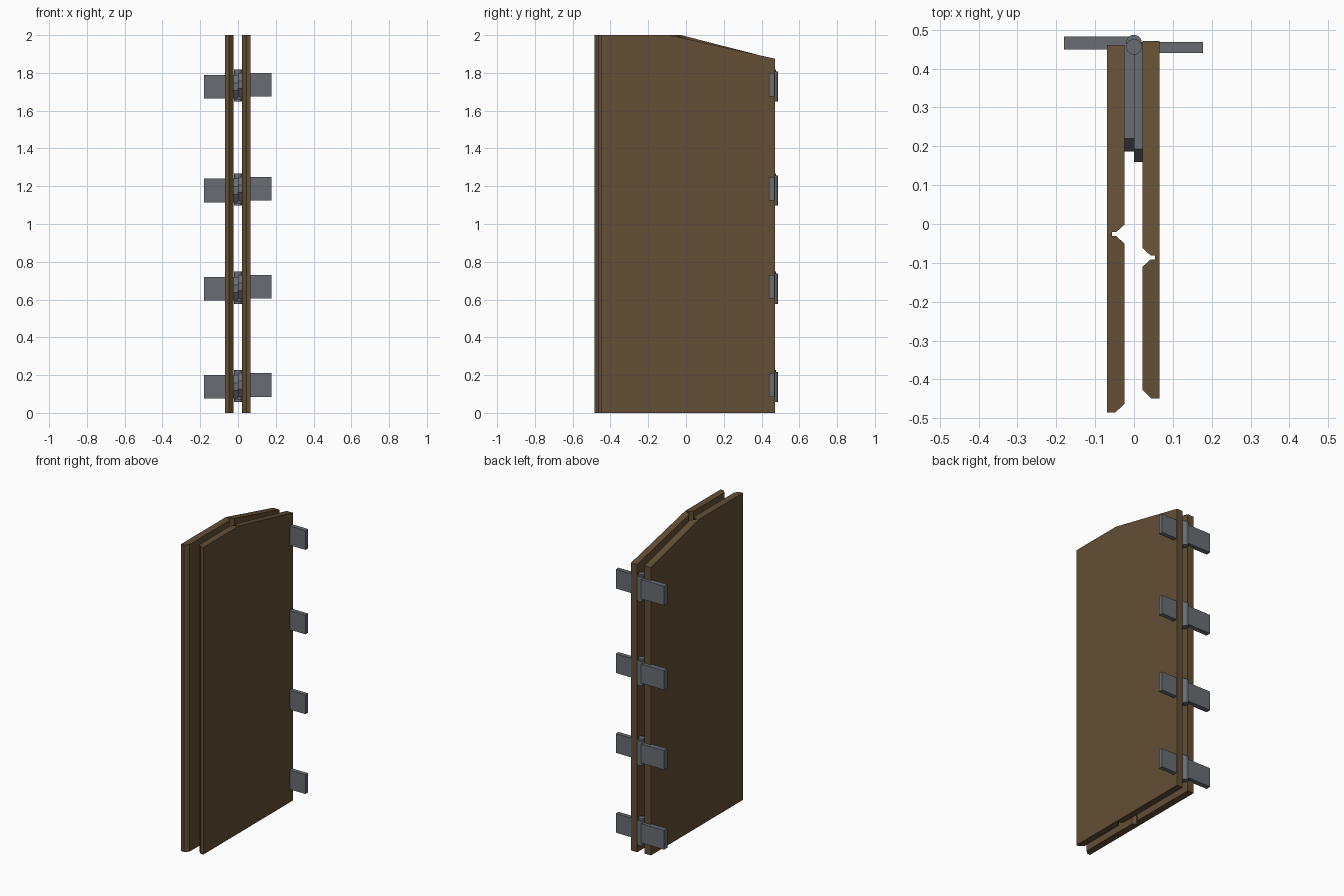
import bpy, bmesh, math

if "Cube" in bpy.data.objects:
    bpy.data.objects.remove(bpy.data.objects["Cube"])


def material(name, rgb):
    m = bpy.data.materials.new(name)
    m.diffuse_color = (*rgb, 1)
    m.use_nodes = True
    m.node_tree.nodes["Principled BSDF"].inputs["Base Color"].default_value = m.diffuse_color
    return m


WOOD = material("dark brown wood", (0.125, 0.077, 0.035))
METAL = material("grey iron", (0.14, 0.155, 0.175))


def prism(bm, pts, axis, a, b):
    """Extrude a 2D outline from a to b along x or z."""
    def place(p, h):
        return (p[0], p[1], h) if axis == "z" else (h, p[0], p[1])
    face = bm.faces.new([bm.verts.new(place(p, a)) for p in pts])
    res = bmesh.ops.extrude_face_region(bm, geom=[face])
    shift = (0, 0, b - a) if axis == "z" else (b - a, 0, 0)
    bmesh.ops.translate(bm, vec=shift,
                        verts=[v for v in res["geom"] if isinstance(v, bmesh.types.BMVert)])


def finish(bm, name, mat, smooth=False):
    bmesh.ops.recalc_face_normals(bm, faces=bm.faces[:])
    me = bpy.data.meshes.new(name)
    bm.to_mesh(me)
    bm.free()
    me.materials.append(mat)
    ob = bpy.data.objects.new(name, me)
    bpy.context.collection.objects.link(ob)
    if smooth:
        bpy.ops.object.select_all(action="DESELECT")
        ob.select_set(True)
        bpy.context.view_layer.objects.active = ob
        bpy.ops.object.shade_smooth_by_angle(angle=math.radians(35))


def door_panel(name, side, inner, outer, front, back, kink):
    """Panel with a V groove and slot inside, and a top that falls towards the hinge."""
    mid = inner + 0.021
    slot = inner + 0.032
    pts = [(outer, front), (mid + 0.002, front), (inner, front + 0.022),
           (inner, kink - 0.024), (mid, kink - 0.005), (slot, kink - 0.005),
           (slot, kink + 0.005), (mid, kink + 0.005), (inner, kink + 0.024),
           (inner, back), (outer, back)]
    bm = bmesh.new()
    prism(bm, [(side * x, y) for x, y in pts], "z", 0, 2)
    bmesh.ops.bisect_plane(bm, geom=bm.verts[:] + bm.edges[:] + bm.faces[:],
                           plane_co=(0, kink, 0), plane_no=(0, 1, 0))
    for v in bm.verts:
        if v.co.z > 1 and v.co.y > kink:
            v.co.z = 2 - 0.125 * (v.co.y - kink) / (back - kink)
    finish(bm, name, WOOD)


door_panel("left_panel", -1, 0.025, 0.07, -0.485, 0.461, -0.026)
door_panel("right_panel", 1, 0.022, 0.065, -0.449, 0.471, -0.086)


def hinge_leaf(name, side, z, reach, width, y0, y1, knuckle_y, tip):
    """Outer strap, tapered inner strap and knuckle of one hinge half."""
    z0, z1 = z - 0.0625, z + 0.0625
    bm = bmesh.new()
    prism(bm, [(y0, z0), (y1, z0), (y1, z1), (y0, z1)], "x", 0, side * reach)
    finish(bm, name + "_outer_strap", METAL)

    bm = bmesh.new()
    prism(bm, [(tip, z - 0.02), (tip + 0.033, z0), (knuckle_y, z0),
               (knuckle_y, z1), (tip + 0.033, z1), (tip, z + 0.02)],
          "x", 0, side * width)
    finish(bm, name + "_inner_strap", METAL)

    bm = bmesh.new()
    ring = [(0.02 * math.cos(i * math.tau / 20), knuckle_y + 0.02 * math.sin(i * math.tau / 20))
            for i in range(20)]
    prism(bm, ring, "z", z - 0.08, z + 0.08)
    finish(bm, name + "_knuckle", METAL, smooth=True)


# Four hinges up the back edge, each with two leaves
for n, z in enumerate((0.1375, 0.6575, 1.1775, 1.7275), 1):
    hinge_leaf(f"left_hinge_{n}", -1, z, 0.18, 0.0255, 0.449, 0.482, 0.467, 0.187)
    hinge_leaf(f"right_hinge_{n}", 1, z + 0.01, 0.178, 0.0225, 0.44, 0.468, 0.456, 0.16)
